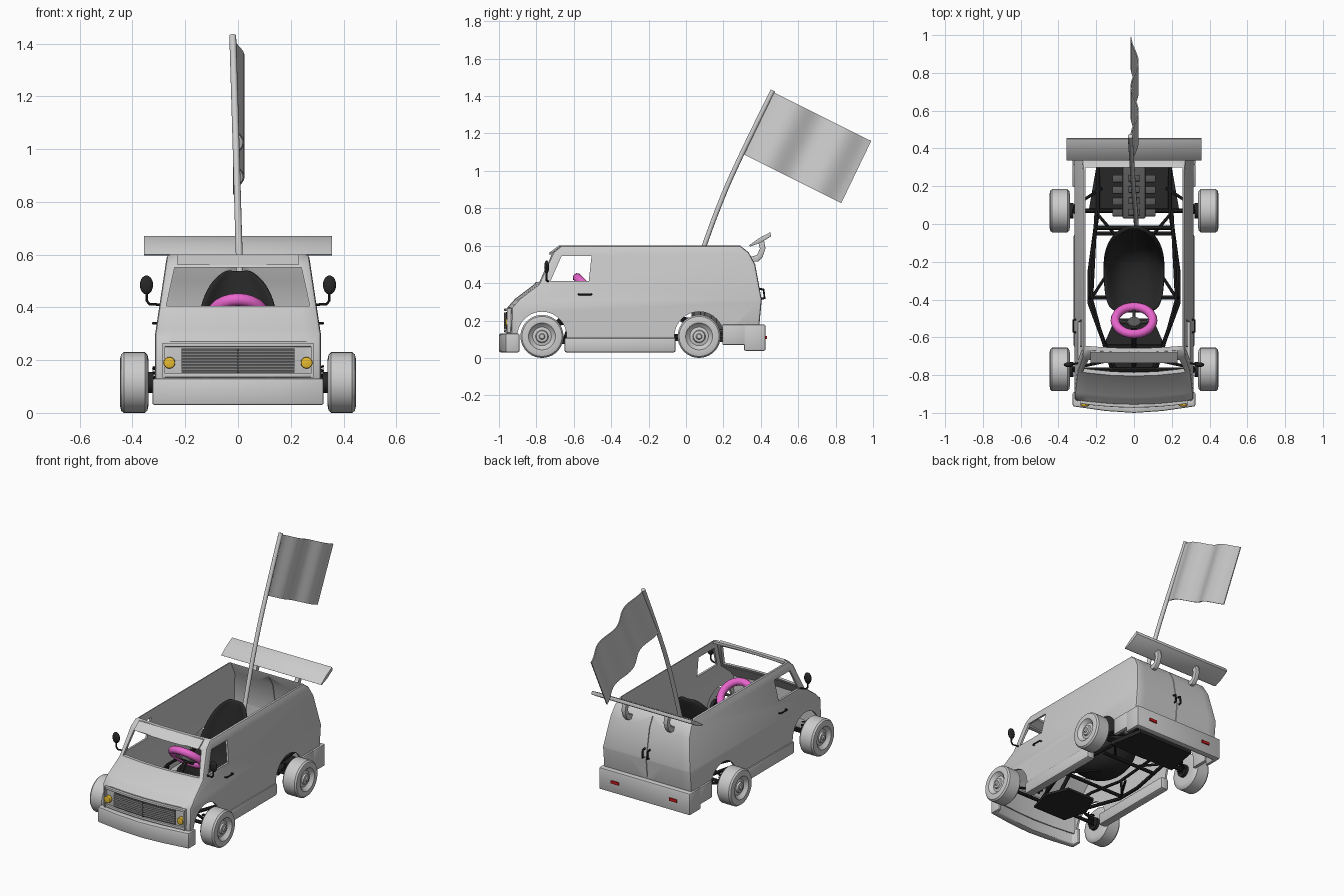
import bpy, bmesh, math
from mathutils import Vector, Matrix

if "Cube" in bpy.data.objects:
    bpy.data.objects.remove(bpy.data.objects["Cube"])

def mat(name, c):
    m = bpy.data.materials.new(name)
    m.diffuse_color = (*c, 1)
    m.use_nodes = True
    m.node_tree.nodes["Principled BSDF"].inputs["Base Color"].default_value = m.diffuse_color
    return m

BLACK = mat("black", (.02, .02, .02))
DARK = mat("dark_grey", (.1, .1, .1))
PINK = mat("pink", (.8, .13, .6))
AMBER = mat("amber", (.8, .5, .03))
RED = mat("red", (.6, .01, .01))

def modify(o, kind, **kw):
    m = o.modifiers.new(kind, kind)
    for k, v in kw.items():
        setattr(m, k, v)
    bpy.ops.object.select_all(action='DESELECT')
    bpy.context.view_layer.objects.active = o
    o.select_set(True)
    bpy.ops.object.modifier_apply(modifier=m.name)

def smooth(o, angle=35):
    bpy.ops.object.select_all(action='DESELECT')
    bpy.context.view_layer.objects.active = o
    o.select_set(True)
    bpy.ops.object.shade_smooth_by_angle(angle=math.radians(angle))

def finish(name, bm, m=None, bevel=0):
    bmesh.ops.recalc_face_normals(bm, faces=bm.faces[:])
    me = bpy.data.meshes.new(name)
    bm.to_mesh(me)
    bm.free()
    o = bpy.data.objects.new(name, me)
    bpy.context.collection.objects.link(o)
    if m:
        me.materials.append(m)
    if bevel:
        modify(o, 'BEVEL', width=bevel, segments=2, limit_method='ANGLE', angle_limit=.7)
    smooth(o)
    return o

AXES = {'X': lambda p, a: (a, *p), 'Y': lambda p, a: (p[0], a, p[1]), 'Z': lambda p, a: (*p, a)}

def prism_bm(pts, lo, hi, axis):
    bm = bmesh.new()
    f = bm.faces.new([bm.verts.new(AXES[axis](p, lo)) for p in pts])
    r = bmesh.ops.extrude_face_region(bm, geom=[f])
    d = Vector(AXES[axis]((0, 0), hi - lo))
    bmesh.ops.translate(bm, vec=d, verts=[v for v in r['geom'] if isinstance(v, bmesh.types.BMVert)])
    bmesh.ops.recalc_face_normals(bm, faces=bm.faces[:])
    return bm

def prism(name, pts, lo, hi, axis, m=None, bevel=0):
    return finish(name, prism_bm(pts, lo, hi, axis), m, bevel)

def box(name, a, b, m=None, bevel=0):
    return prism(name, [(a[0], a[1]), (b[0], a[1]), (b[0], b[1]), (a[0], b[1])], a[2], b[2], 'Z', m, bevel)

def cyl(name, c, r, depth, axis, m=None, seg=32, bevel=0):
    bm = bmesh.new()
    rot = Matrix.Rotation(math.pi / 2, 4, 'Y' if axis == 'X' else 'X') if axis != 'Z' else Matrix()
    bmesh.ops.create_cone(bm, cap_ends=True, segments=seg, radius1=r, radius2=r, depth=depth,
                          matrix=Matrix.Translation(c) @ rot)
    return finish(name, bm, m, bevel)

def tube(name, pts, r, m=None, spline='POLY', res=2):
    cu = bpy.data.curves.new(name, 'CURVE')
    cu.dimensions, cu.bevel_depth, cu.bevel_resolution, cu.use_fill_caps = '3D', r, res, True
    s = cu.splines.new(spline)
    s.points.add(len(pts) - 1)
    for p, c in zip(s.points, pts):
        p.co = (*c, 1)
    if spline == 'NURBS':
        s.order_u, s.use_endpoint_u = 3, True
    o = bpy.data.objects.new(name, cu)
    bpy.context.collection.objects.link(o)
    bpy.ops.object.select_all(action='DESELECT')
    bpy.context.view_layer.objects.active = o
    o.select_set(True)
    bpy.ops.object.convert(target='MESH')
    o = bpy.context.object
    if m:
        o.data.materials.append(m)
    smooth(o)
    return o

# Van body: side profile, narrowing to the roof and bowed at the nose
def shell(name, pts, inset, bevel):
    bm = prism_bm(pts, -1, 1, 'X')
    for co, no in [((x, 0, 0), (1, 0, 0)) for x in (-.8, -.4, 0, .4, .8)] + [((0, 0, .3), (0, 0, 1))]:
        bmesh.ops.bisect_plane(bm, geom=bm.verts[:] + bm.edges[:] + bm.faces[:], plane_co=co, plane_no=no)
    for v in bm.verts:
        u, y, z = v.co
        v.co.x = u * (.314 - max(0, z - .3) * .15 - inset)
        v.co.y -= .025 * (1 - u * u) * min(1, max(0, (-.55 - y) / .2))
    return finish(name, bm, None, bevel)

body = shell("van_body", [(-.935, .1), (-.93, .27), (-.89, .315), (-.785, .395), (-.708, .565), (-.665, .6),
                          (.29, .6), (.335, .565), (.37, .5), (.405, .31), (.385, .1)], 0, .012)
cutters = [shell("cabin_cutter", [(-.92, -.1), (-.915, .262), (-.88, .303), (-.77, .385), (-.69, .56), (-.645, .585),
                                  (-.645, .7), (.295, .7), (.3, .585), (.355, .5), (.39, .31), (.37, -.1)], .013, 0),
           prism("windscreen_cutter", [(-.272, .405), (.272, .405), (.24, .552), (-.24, .552)], -.95, -.6, 'Y'),
           prism("window_cutter", [(-.725, .41), (-.52, .41), (-.505, .545), (-.665, .545)], -.5, .5, 'X'),
           box("door_gap_cutter", (-.002, .3, .19), (.002, .5, .56))]
cutters += [cyl("arch_cutter", (0, y, .115), .132, 1, 'X', seg=40) for y in (-.77, .07)]
for c in cutters:
    modify(body, 'BOOLEAN', operation='DIFFERENCE', object=c, solver='EXACT')
for c in cutters:
    bpy.data.objects.remove(c)
smooth(body)
prism("windscreen_visor", [(-.735, .56), (-.71, .56), (-.66, .597), (-.68, .6)], -.23, .23, 'X')

# Bumpers, sills and nose
def bow_bar(name, hw, y0, bow, depth, z0, z1, m=None, bevel=0):
    xs = [hw * i / 4 for i in range(-4, 5)]
    f = lambda x: y0 - bow * (1 - (x / .31) ** 2)
    return prism(name, [(x, f(x)) for x in xs] + [(x, f(x) + depth) for x in xs[::-1]], z0, z1, 'Z', m, bevel)

prism("front_bumper", [(-.325, -.89), (-.325, -.965), (-.15, -.99), (0, -1), (.15, -.99), (.325, -.965), (.325, -.89),
                       (.305, -.89), (.295, -.93), (0, -.955), (-.295, -.93), (-.305, -.89)], .03, .13, 'Z', None, .008)
prism("rear_bumper", [(-.325, .31), (-.325, .425), (.325, .425), (.325, .31), (.305, .31), (.3, .385),
                      (-.3, .385), (-.305, .31)], .038, .178, 'Z', None, .008)
for z0, z1 in ((.135, .15), (.25, .265)):
    bow_bar("grille_frame", .287, -.947, .025, .02, z0, z1, None, .003)
bow_bar("grille_back", .215, -.938, .025, .012, .152, .245, DARK)
for i in range(7):
    bow_bar("grille_slat", .215, -.946, .025, .012, .16 + i * .0115, .166 + i * .0115)
box("grille_divider", (-.003, -.974, .152), (.003, -.95, .242), DARK)

# Wheel: turned profile of (offset across, radius)
def wheel(s, y):
    prof = [(-.052, 0), (-.052, .06), (-.054, .085), (-.05, .105), (-.04, .115), (.04, .115), (.05, .107), (.054, .09),
            (.053, .072), (.046, .066), (.04, .06), (.032, .05), (.036, .034), (.046, .03), (.048, .016), (.054, .012), (.054, 0)]
    bm = bmesh.new()
    vs = [bm.verts.new((s * (.393 + a), y, .115 + r)) for a, r in prof]
    es = [bm.edges.new(e) for e in zip(vs, vs[1:])]
    bmesh.ops.spin(bm, geom=vs + es, cent=(0, y, .115), axis=(1, 0, 0), angle=math.tau, steps=40)
    bmesh.ops.remove_doubles(bm, verts=bm.verts[:], dist=.0005)
    return finish("wheel", bm)

# Parts repeated left and right
for s in (-1, 1):
    X = lambda pts: [(s * x, y, z) for x, y, z in pts]
    lo, hi = sorted((s * .265, s * .32))
    box("side_sill", (lo, -.65, .03), (hi, -.055, .108), None, .01)
    lo, hi = sorted((s * .3, s * .325))
    box("rear_bumper_side", (lo, .195, .07), (hi, .315, .178), None, .005)
    lo, hi = sorted((s * .277, s * .287))
    box("grille_end", (lo, -.957, .135), (hi, -.93, .265))
    cyl("headlight", (s * .26, -.95, .19), .022, .03, 'Y', AMBER, 24, .005)
    lo, hi = sorted((s * .18, s * .235))
    box("tail_light", (lo, .42, .1), (hi, .432, .118), RED)
    tube("door_handle", X([(.305, -.575, .34), (.322, -.57, .34), (.322, -.51, .34), (.305, -.505, .34)]), .005, BLACK)
    tube("rear_door_handle", X([(.018, .39, .37), (.018, .415, .365), (.018, .42, .32), (.018, .4, .315)]), .006, BLACK)
    # Side mirror
    tube("mirror_stem", X([(.29, -.735, .41), (.335, -.745, .412), (.346, -.745, .425), (.346, -.745, .47)]), .005, BLACK)
    bm = bmesh.new()
    bmesh.ops.create_uvsphere(bm, u_segments=16, v_segments=10, radius=1, matrix=Matrix.Translation((s * .347, -.745, .485))
                              @ Matrix.Diagonal((.025, .013, .036, 1)))
    finish("side_mirror", bm, BLACK)
    # Spoiler bracket
    prism("spoiler_bracket", [(.355, .515), (.385, .515), (.41, .54), (.425, .585), (.415, .64), (.385, .625),
                              (.395, .585), (.38, .55), (.345, .54)], s * .15 - .014, s * .15 + .014, 'X', None, .003)
    # Chassis tubes
    tube("chassis_rail", X([(.1, -.78, .1), (.15, -.65, .1), (.235, -.42, .1), (.235, -.25, .1), (.19, .08, .12), (.19, .3, .14)]), .011, BLACK)
    tube("upper_rail", X([(.12, -.76, .16), (.17, -.6, .2), (.225, -.4, .21), (.21, -.1, .22), (.2, .07, .2)]), .009, BLACK)
    for a, b in (((.235, -.39, .1), (.225, -.39, .21)), ((.2, .06, .12), (.08, -.08, .12)), ((.23, -.4, .1), (.1, -.2, .08)),
                 ((.15, -.65, .1), (.16, -.62, .19)), ((.12, -.72, .16), (.35, -.77, .125)), ((.17, .19, .13), (.34, .08, .115))):
        tube("chassis_brace", X([a, b]), .008, BLACK)
    for y in (-.77, .07):
        wheel(s, y)
        cyl("brake_disc", (s * .33, y, .115), .04, .02, 'X', BLACK, 24)
        coil = [(s * .305 + .018 * math.cos(t * .9), y + .018 * math.sin(t * .9), .09 + t * .0025) for t in range(36)]
        tube("spring", coil, .004, BLACK, res=1)
for y, z, w in ((-.77, .115, .38), (.07, .115, .38), (-.05, .1, .2), (-.02, .2, .2), (-.39, .1, .235), (-.65, .1, .15)):
    tube("cross_tube", [(-w, y, z), (w, y, z)], .011, BLACK)
prism("front_floor_pan", [(-.12, -.8), (.12, -.8), (.16, -.64), (.1, -.5), (-.1, -.5), (-.16, -.64)], .075, .09, 'Z', BLACK)
prism("engine_tray", [(-.24, .07), (.24, .07), (.2, .3), (-.2, .3)], .085, .11, 'Z', BLACK)

# Engine
box("engine_block", (-.06, .03, .11), (.06, .3, .27), DARK, .006)
for i in range(4):
    for s in (-1, 1):
        box("engine_cylinder", (s * .085 - .03, .04 + i * .06, .15), (s * .085 + .03, .08 + i * .06, .25), DARK, .005)
    box("engine_intake", (-.03, .045 + i * .06, .26), (.03, .08 + i * .06, .3), DARK, .005)

# Bucket seat: swept rows of (y, z, half width, rim height)
rows = [(-.47, .2, .12, .03), (-.43, .17, .15, .06), (-.32, .125, .16, .09), (-.19, .13, .16, .11), (-.11, .2, .16, .11),
        (-.075, .31, .155, .09), (-.045, .42, .135, .06), (-.025, .5, .095, .03), (-.015, .54, .04, .01)]
bm = bmesh.new()
grid = []
for i, (y, z, w, h) in enumerate(rows):
    a, b = rows[max(i - 1, 0)], rows[min(i + 1, len(rows) - 1)]
    n = Vector((0, -(b[1] - a[1]), b[0] - a[0])).normalized()
    grid.append([bm.verts.new(Vector((w * k / 4, y, z)) + n * h * abs(k / 4) ** 3) for k in range(-4, 5)])
for p, q in zip(grid, grid[1:]):
    for k in range(8):
        bm.faces.new((p[k], p[k + 1], q[k + 1], q[k]))
seat = finish("seat", bm, BLACK)
modify(seat, 'SOLIDIFY', thickness=.025, offset=0)
modify(seat, 'SUBSURF', levels=2)
smooth(seat, 60)

# Steering wheel and column
bpy.ops.mesh.primitive_torus_add(major_segments=24, minor_segments=10, major_radius=.1, minor_radius=.024,
                                 location=(0, -.51, .36), rotation=(math.radians(-44), 0, 0))
sw = bpy.context.object
sw.name = "steering_wheel"
sw.data.materials.append(PINK)
smooth(sw, 40)
C, D = Vector((0, -.53, .342)), Vector((0, .72, -.69))
for d in (Vector((.1, 0, 0)), Vector((-.1, 0, 0)), D * .1):
    tube("steering_spoke", [C, Vector((0, -.51, .36)) + d], .009, DARK)
tube("steering_hub", [C, C + Vector((0, .014, .014))], .035, DARK, res=4)
tube("steering_column", [C, (0, -.75, .13)], .012, BLACK)

# Rear spoiler blade
prism("spoiler_blade", [(.335, .6), (.345, .596), (.4, .617), (.455, .65), (.45, .672), (.39, .64)], -.357, .357, 'X', None, .002)

# Flag and its bending pole
tube("flag_pole", [(.012, 0, .3), (.008, .06, .49), (0, .15, .75), (-.008, .27, 1.04), (-.02, .465, 1.43)], .013, None, 'NURBS', 4)
bm = bmesh.new()
A, B, E, F = Vector((0, .468, 1.42)), Vector((0, .99, 1.16)), Vector((0, .83, .828)), Vector((0, .305, 1.09))
cols = []
for i in range(25):
    t = i / 24
    top, bot = A.lerp(B, t), F.lerp(E, t)
    wave = .019 * (1 - math.cos(4 * math.pi * t))
    cols.append([bm.verts.new(top.lerp(bot, j / 6) + Vector((wave - .016, 0, 0))) for j in range(7)])
for p, q in zip(cols, cols[1:]):
    for j in range(6):
        bm.faces.new((p[j], q[j], q[j + 1], p[j + 1]))
flag = finish("flag", bm)
modify(flag, 'SOLIDIFY', thickness=.006, offset=0)
smooth(flag, 50)
